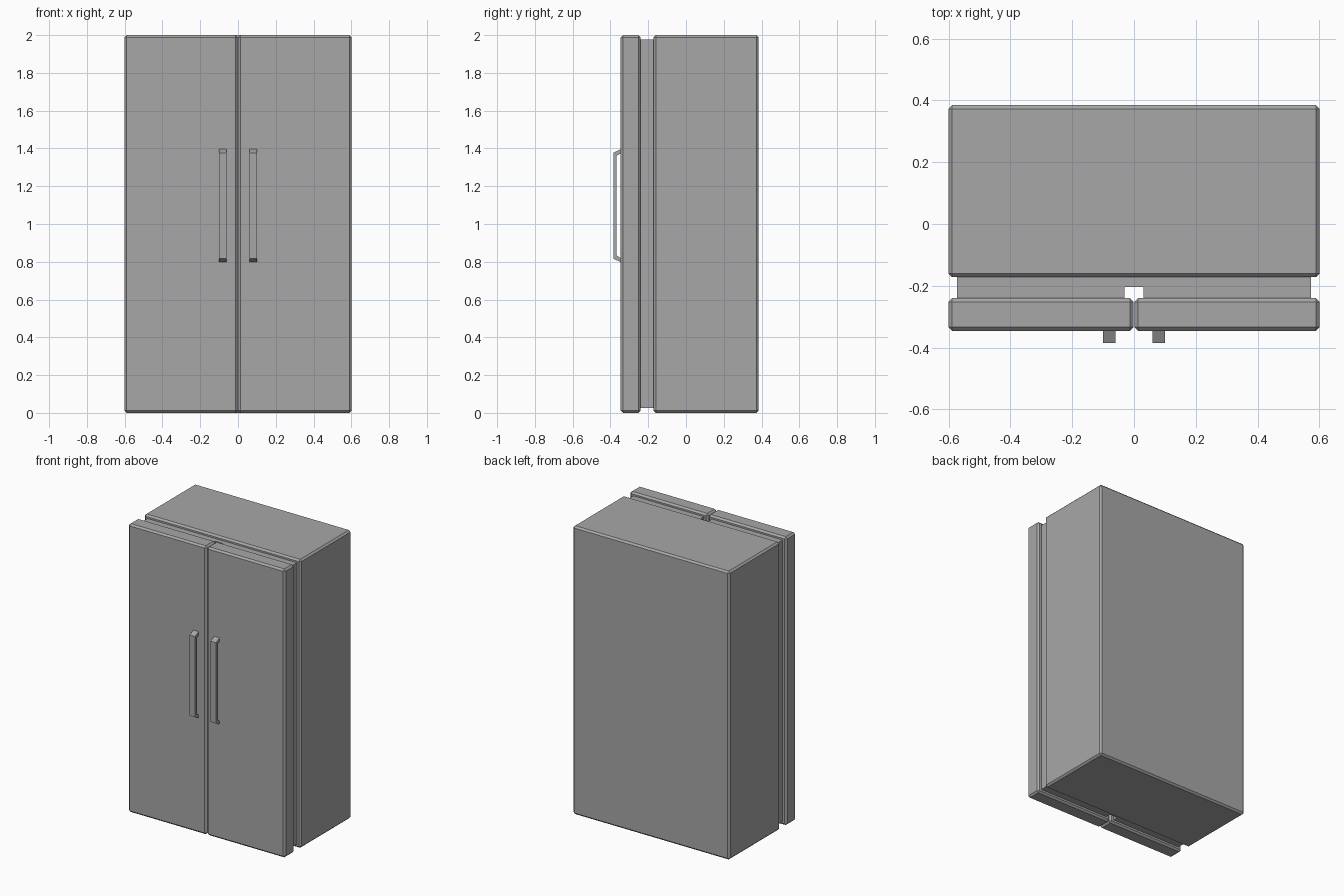
import bpy
import bmesh

if "Cube" in bpy.data.objects:
    bpy.data.objects.remove(bpy.data.objects["Cube"])

steel = bpy.data.materials.new("grey_steel")
steel.diffuse_color = (0.39, 0.39, 0.39, 1)
steel.use_nodes = True
steel.node_tree.nodes["Principled BSDF"].inputs["Base Color"].default_value = steel.diffuse_color


def add_object(name, bm):
    bmesh.ops.recalc_face_normals(bm, faces=bm.faces)
    mesh = bpy.data.meshes.new(name)
    bm.to_mesh(mesh)
    bm.free()
    mesh.materials.append(steel)
    obj = bpy.data.objects.new(name, mesh)
    bpy.context.collection.objects.link(obj)
    return obj


def box(name, lo, hi, bevel=0.0):
    """Box between two corners, with an optional chamfer on every edge."""
    bm = bmesh.new()
    bmesh.ops.create_cube(bm, size=1)
    for v in bm.verts:
        v.co = [(a + b) / 2 + c * (b - a) for a, b, c in zip(lo, hi, v.co)]
    if bevel:
        bmesh.ops.bevel(bm, geom=bm.edges[:], offset=bevel, segments=1,
                        affect='EDGES')
    return add_object(name, bm)


def handle(name, x0, x1):
    """Bar with slanted ends: a closed side loop extruded across x."""
    zc = 1.097
    half = [(-0.346, 0.299, 0.278), (-0.385, 0.280, 0.263)]
    y_in = -0.367
    outer = [(half[0][0], half[0][1]), (half[1][0], half[1][1]),
             (half[1][0], -half[1][1]), (half[0][0], -half[0][1])]
    inner = [(half[0][0], half[0][2]), (y_in, half[1][2]),
             (y_in, -half[1][2]), (half[0][0], -half[0][2])]
    bm = bmesh.new()
    a = [bm.verts.new((x0, y, zc + z)) for y, z in outer]
    b = [bm.verts.new((x0, y, zc + z)) for y, z in inner]
    faces = [bm.faces.new((a[i], a[i + 1], b[i + 1], b[i])) for i in range(3)]
    new = bmesh.ops.extrude_face_region(bm, geom=faces)["geom"]
    for v in new:
        if isinstance(v, bmesh.types.BMVert):
            v.co.x = x1
    return add_object(name, bm)


# Main cabinet
box("cabinet", (-0.601, -0.172, 0), (0.601, 0.385, 2), 0.012)

# Recessed frame in front of the cabinet
box("front_frame", (-0.573, -0.204, 0.025), (0.573, -0.165, 1.977))

# Doors, their recessed liners and handles, one set per side
for side, s in (("left", -1), ("right", 1)):
    def span(a, b):
        return sorted((s * a, s * b))
    x0, x1 = span(0.001, 0.601)
    box(side + "_door", (x0, -0.346, 0), (x1, -0.240, 2), 0.012)
    x0, x1 = span(0.031, 0.573)
    box(side + "_door_liner", (x0, -0.245, 0.025), (x1, -0.204, 1.977))
    handle(side + "_handle", *span(0.060, 0.101))
